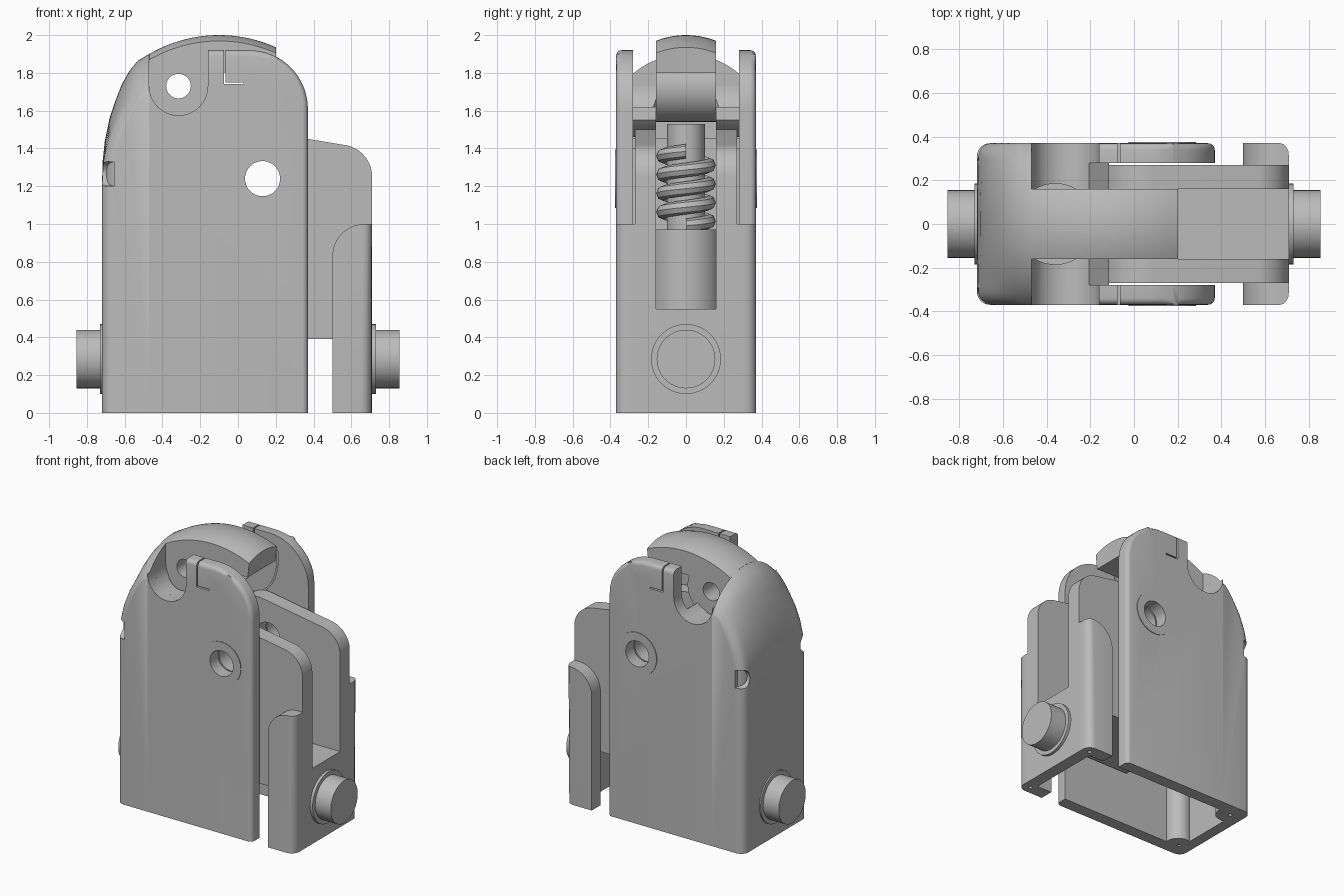
import bpy, bmesh, math
from mathutils import Vector, Matrix

if "Cube" in bpy.data.objects:
    bpy.data.objects.remove(bpy.data.objects["Cube"])

GREY = (0.5, 0.5, 0.5, 1)
mat = bpy.data.materials.new("plain grey")
mat.use_nodes = True
mat.diffuse_color = GREY
mat.node_tree.nodes["Principled BSDF"].inputs["Base Color"].default_value = GREY
parts = []


def face_outward(bm):
    bm.normal_update()
    bmesh.ops.recalc_face_normals(bm, faces=bm.faces)
    bm.normal_update()
    if bm.calc_volume(signed=True) < 0:
        bmesh.ops.reverse_faces(bm, faces=bm.faces)


def finish(bm, name):
    face_outward(bm)
    me = bpy.data.meshes.new(name)
    bm.to_mesh(me)
    bm.free()
    me.materials.append(mat)
    ob = bpy.data.objects.new(name, me)
    bpy.context.collection.objects.link(ob)
    parts.append(ob)
    return ob


def loft(name, sections, bevel=0, rule=None):
    """Closed skin through equal-length rings, with chosen edges rounded."""
    bm = bmesh.new()
    rings = [[bm.verts.new(p) for p in s] for s in sections]
    n = len(rings[0])
    for a, b in zip(rings, rings[1:]):
        for i in range(n):
            bm.faces.new((a[i], a[(i + 1) % n], b[(i + 1) % n], b[i]))
    bm.faces.new(rings[0])
    bm.faces.new(rings[-1])
    face_outward(bm)
    if bevel:
        edges = [e for e in bm.edges if rule((e.verts[0].co + e.verts[1].co) / 2)]
        bmesh.ops.bevel(bm, geom=edges, offset=bevel, segments=4, profile=0.5, affect='EDGES')
    return finish(bm, name)


def prism(name, outline, y0, y1, bevel=0, rule=None):
    return loft(name, [[(x, y, z) for x, z in outline] for y in (y0, y1)], bevel, rule)


def box(name, x0, x1, y0, y1, z0, z1):
    return prism(name, [(x0, z0), (x1, z0), (x1, z1), (x0, z1)], y0, y1)


def cylinder(name, axis, start, length, r):
    bm = bmesh.new()
    bmesh.ops.create_cone(bm, cap_ends=True, segments=48, radius1=r, radius2=r, depth=length)
    d = Vector(axis)
    rot = Vector((0, 0, 1)).rotation_difference(d).to_matrix().to_4x4()
    bm.transform(Matrix.Translation(Vector(start) + d * length / 2) @ rot)
    return finish(bm, name)


def arc(cx, cz, r, a0, a1, n=16):
    return [(cx + r * math.cos(math.radians(a0 + (a1 - a0) * i / n)),
             cz + r * math.sin(math.radians(a0 + (a1 - a0) * i / n))) for i in range(n + 1)]


def mirrored(ob, name):
    """Copy of a finished part on the other side of the middle plane."""
    bm = bmesh.new()
    bm.from_mesh(ob.data)
    bm.transform(Matrix.Diagonal((1, -1, 1, 1)))
    return finish(bm, name)


def cut(target, *cutters):
    for c in cutters:
        m = target.modifiers.new("cut", 'BOOLEAN')
        m.operation, m.solver, m.object = 'DIFFERENCE', 'EXACT', c
        bpy.context.view_layer.objects.active = target
        bpy.ops.object.modifier_apply(modifier=m.name)
        parts.remove(c)
        bpy.data.objects.remove(c)


def pivot_hole():
    return cylinder("cutter", (0, 1, 0), (PIVOT[0], 0.1, PIVOT[1]), 0.4, 0.093)


def crown(y, r=0.43):
    return r - math.sqrt(r * r - y * y)


def corner(y, r=0.06, half=0.37):
    d = max(0, abs(y) - (half - r))
    return r - math.sqrt(max(0, r * r - d * d))


HALF = 0.37
PIVOT = (0.13, 1.24)
PIN = (-0.315, 1.73)
ys = [-HALF * math.cos(math.pi * i / 28) for i in range(29)]

# Housing end with domed head
back_curve = [(-0.72, 0), (-0.72, 1.2), (-0.717, 1.33), (-0.705, 1.44), (-0.68, 1.56), (-0.65, 1.65),
              (-0.615, 1.74), (-0.575, 1.81), (-0.53, 1.865), (-0.47, 1.9)]
head_sections = []
for y in ys:
    ring = []
    for x, z in back_curve:
        t = min(1, max(0, (z - 1.2) / 0.7))
        w = t ** 2
        d = (1 - w) * corner(y) + w * crown(y)
        a = t ** 1.3 * math.pi / 2
        ring.append((x + d * math.cos(a), y, z - d * math.sin(a)))
    head_sections.append(ring + [(-0.47, y, 0)])
head = loft("housing_end", head_sections)
cut(head, box("cutter", -0.64, -0.3, -0.28, 0.28, -0.1, 1.45),
    *[cylinder("cutter", (1, 0, 0), (-0.8, s * 0.355, 1.265), 0.145, 0.065) for s in (-1, 1)])

# Side walls with pin notch, spring clip slits and pivot hole
wall_outline = ([(-0.47, 0), (0.37, 0)] + arc(0.06, 1.61, 0.31, 0, 90)
                + [(-0.065, 1.92), (-0.065, 1.75), (0.03, 1.75), (0.03, 1.74), (-0.075, 1.74),
                   (-0.075, 1.92), (-0.16, 1.92)] + arc(*PIN, 0.155, 0, -180))
wall = prism("back_wall", wall_outline, 0.28, HALF, 0.03,
             lambda c: abs(c.y - HALF) < 1e-4 and c.z > 0.01 and (c.x > 0.2 or c.z > 1.9))
clip_slit = ([(0.125, 1.805), (0.04, 1.805), (0.04, 1.795), (0.115, 1.795)]
             + arc(-0.18, 1.72, 0.295, 0, -90) + arc(-0.18, 1.72, 0.305, -90, 0))
cut(wall, prism("cutter", clip_slit, 0.272, 0.375), pivot_hole())
mirrored(wall, "front_wall")

# Thin pivot washers
washer = cylinder("back_washer", (0, 1, 0), (PIVOT[0], 0.36, PIVOT[1]), 0.015, 0.155)
cut(washer, pivot_hole())
mirrored(washer, "front_washer")

# Curved shelves under the pin notch, scooped for the spring
shelf = prism("back_shelf", arc(*PIN, 0.27, 228, 318) + arc(*PIN, 0.155, 315, 180), 0.16, 0.285)
cut(shelf, cylinder("cutter", (0, 0, 1), (-0.36, 0, 1.3), 0.6, 0.185))
mirrored(shelf, "front_shelf")

# Tongue over the top
top = [(-0.1 + 0.735 * math.sin(a), 1.265 + 0.735 * math.cos(a))
       for a in [-0.527 + 0.95 * i / 20 for i in range(21)]]
under = [(0.19, 1.8)] + arc(*PIN, 0.19, 22, -180, 24)
tongue = loft("tongue", [[(x, y, z - crown(y)) for x, z in top] + [(x, y, z) for x, z in under]
                         for y in [-0.16 + 0.02 * i for i in range(17)]])
cut(tongue, cylinder("cutter", (0, 1, 0), (PIN[0], -0.5, PIN[1]), 1, 0.065))

# Swinging arms joined by a floor
arm_outline = ([(-0.16, 0.39), (0.71, 0.39)] + arc(0.54, 1.25, 0.17, 0, 80)
               + arc(0.05, 1.29, 0.21, 80, 180))
arm = prism("back_arm", arm_outline, 0.16, 0.27)
cut(arm, pivot_hole())
mirrored(arm, "front_arm")
box("arm_floor", 0.0, 0.71, -0.16, 0.16, 0.39, 0.55)

# Jaw plate with cheeks
cheek_outline = [(0.5, 0), (0.71, 0), (0.71, 1.0)] + arc(0.67, 0.83, 0.17, 90, 180)
cheek = prism("back_cheek", cheek_outline, 0.27, HALF, 0.06,
              lambda c: abs(c.y - HALF) < 1e-4 and c.x > 0.709)
cut(cheek, cylinder("cutter", (0, 0, 1), (0.65, 0.31, -0.05), 0.15, 0.014))
mirrored(cheek, "front_cheek")
box("jaw_end", 0.62, 0.71, -0.27, 0.27, 0, 0.54)

# Corner posts with screw holes underneath
post = cylinder("back_post", (0, 0, 1), (-0.61, 0.265, 0), 1.4, 0.09)
cut(post, cylinder("cutter", (0, 0, 1), (-0.62, 0.27, -0.05), 0.15, 0.014))
mirrored(post, "front_post")

# Round studs at both ends
for s, side in ((-1, "housing"), (1, "jaw")):
    cylinder(side + "_flange", (s, 0, 0), (s * 0.70, 0, 0.285), 0.03, 0.185)
    cylinder(side + "_stud", (s, 0, 0), (s * 0.70, 0, 0.285), 0.155, 0.155)

# Plunger and coil spring
cylinder("plunger", (0, 0, 1), (-0.36, 0, 0.4), 0.57, 0.186)
cylinder("spring_rod", (0, 0, 1), (-0.36, 0, 0.9), 0.63, 0.1)
bm = bmesh.new()
turns, steps, sides = 4, 32, 8
rings = []
for i in range(turns * steps + 1):
    a, z = 2 * math.pi * i / steps, 0.99 + 0.395 * i / (turns * steps)
    ring = []
    for j in range(sides):
        b = 2 * math.pi * j / sides
        r = 0.12 + 0.038 * math.cos(b)
        ring.append(bm.verts.new((-0.36 + r * math.cos(a), r * math.sin(a), z + 0.038 * math.sin(b))))
    rings.append(ring)
for p, q in zip(rings, rings[1:]):
    for j in range(sides):
        bm.faces.new((p[j], p[(j + 1) % sides], q[(j + 1) % sides], q[j]))
bm.faces.new(rings[0])
bm.faces.new(rings[-1])
finish(bm, "coil_spring")

# Smooth curved faces and keep edges crisp
bpy.ops.object.select_all(action='DESELECT')
for ob in parts:
    ob.select_set(True)
bpy.context.view_layer.objects.active = parts[0]
bpy.ops.object.shade_smooth_by_angle(angle=math.radians(30))
